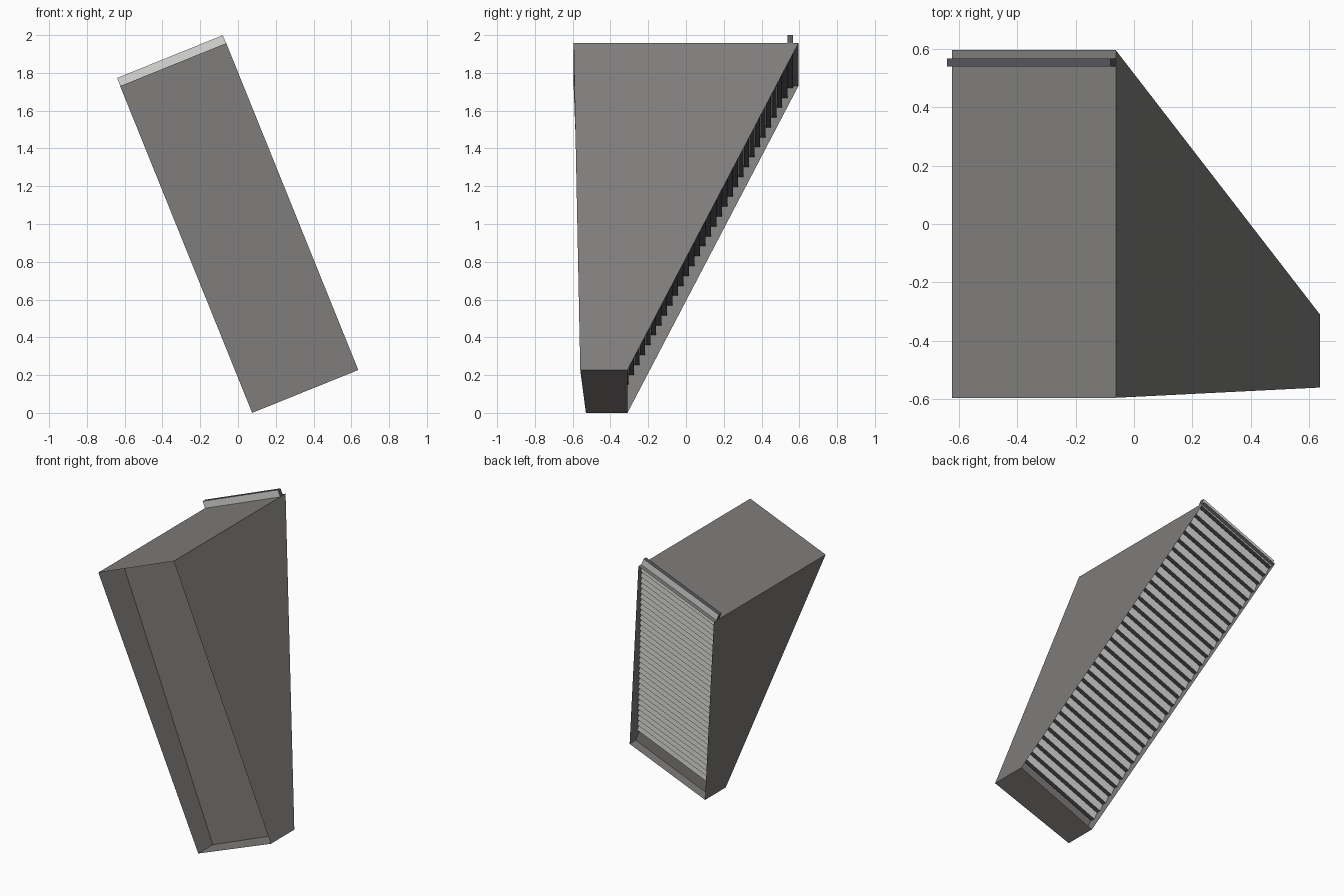
import bpy
import math
from mathutils import Vector

if "Cube" in bpy.data.objects:
    bpy.data.objects.remove(bpy.data.objects["Cube"])

TILT = math.radians(22)
WIDTH, LENGTH = 0.606, 1.866
ACROSS = Vector((math.cos(TILT), 0, math.sin(TILT)))
ALONG = Vector((-math.sin(TILT), 0, math.cos(TILT)))
ORIGIN = Vector((0.075, 0, 0))


def place(u, y, v):
    """Point at u across and v along the leaning body, at depth y."""
    return ORIGIN + ACROSS * u + ALONG * v + Vector((0, y, 0))


def material(name, colour):
    mat = bpy.data.materials.new(name)
    mat.use_nodes = True
    mat.diffuse_color = (*colour, 1)
    mat.node_tree.nodes["Principled BSDF"].inputs["Base Color"].default_value = (*colour, 1)
    return mat


def build(name, verts, faces, mats):
    mesh = bpy.data.meshes.new(name)
    mesh.from_pydata(verts, [], faces)
    for mat in mats:
        mesh.materials.append(mat)
    obj = bpy.data.objects.new(name, mesh)
    bpy.context.collection.objects.link(obj)
    return obj


grey = material("warm grey", (0.21, 0.205, 0.198))
pale = material("pale grey", (0.72, 0.72, 0.71))
dark = material("dark slate", (0.097, 0.094, 0.11))

# Open sleeve: four thin walls, deeper at the top
corners = [(0, 0), (WIDTH, 0), (WIDTH, LENGTH), (0, LENGTH)]
front_rim = [-0.53, -0.56, -0.595, -0.595]
back_rim = [-0.31, -0.31, 0.595, 0.595]
ring = [place(u, y, v) for (u, v), y in zip(corners, front_rim)]
ring += [place(u, y, v) for (u, v), y in zip(corners, back_rim)]
walls = [(i, (i + 1) % 4, (i + 1) % 4 + 4, i + 4) for i in range(4)]
build("sleeve_walls", ring, walls, [grey])

# Panel set back inside the front opening
panel_depth = [-0.375, -0.375, -0.35, -0.35]
panel = [place(u, y, v) for (u, v), y in zip(corners, panel_depth)]
build("inner_panel", panel, [(0, 1, 2, 3)], [grey])

# Stepped slats climbing the back opening; the last pokes out of the top
COUNT, RISE, STEP, THICK = 32, 0.0565, 0.029, 0.028
GAP = 0.001
for i in range(COUNT):
    top = LENGTH + 0.046 - i * RISE
    y = 0.5525 - i * STEP
    verts = [place(u, y + dy, v)
             for dy in (-THICK / 2, THICK / 2)
             for u, v in ((GAP, top - RISE), (WIDTH - GAP, top - RISE),
                          (WIDTH - GAP, top), (GAP, top))]
    faces = [(0, 1, 2, 3), (7, 6, 5, 4)]
    faces += [(k, k + 4, (k + 1) % 4 + 4, (k + 1) % 4) for k in range(4)]
    slat = build(f"slat_{i + 1}", verts, faces, [dark, pale])
    # Pale front and back, dark edges
    for face in slat.data.polygons:
        face.material_index = 1 if abs(face.normal.y) > 0.5 else 0
